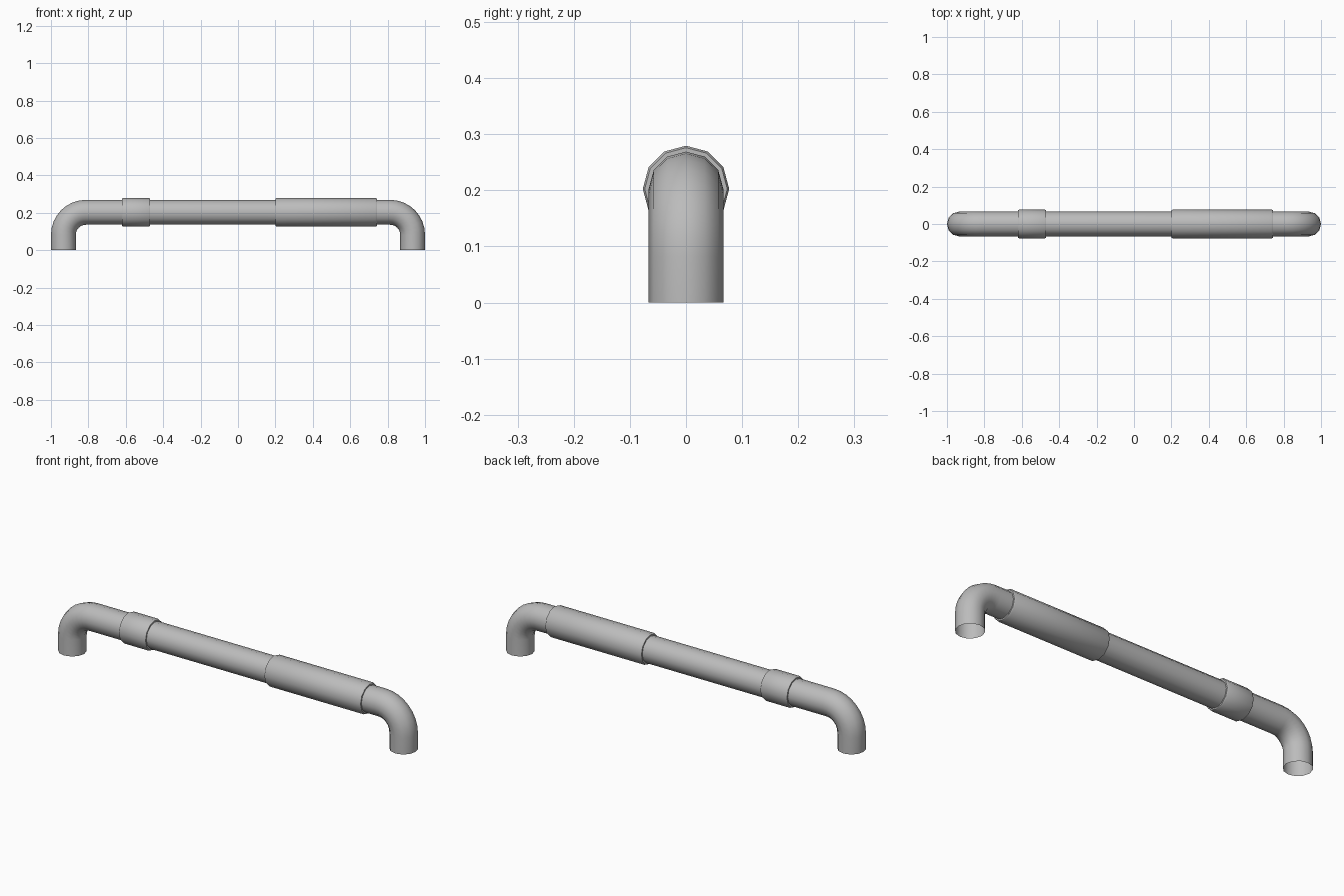
import bpy, bmesh
from math import pi, sin, cos

if "Cube" in bpy.data.objects:
    bpy.data.objects.remove(bpy.data.objects["Cube"])

SIDES = 12
PIPE_R, SLEEVE_R = 0.0665, 0.077
AXIS_Z = 0.2025
BEND_R = 0.12
BEND_STEPS = 8

grey = bpy.data.materials.new("satin grey")
grey.use_nodes = True
colour = (0.5, 0.5, 0.5, 1)
grey.diffuse_color = colour
grey.node_tree.nodes["Principled BSDF"].inputs["Base Color"].default_value = colour


def sweep(name, rings):
    """Loft a tube through rings of (x, z, heading in the xz plane, radius)."""
    bm = bmesh.new()
    loops = []
    for x, z, heading, radius in rings:
        loop = []
        for i in range(SIDES):
            a = 2 * pi * i / SIDES
            up, side = radius * cos(a), radius * sin(a)
            loop.append(bm.verts.new((x - up * sin(heading), side, z + up * cos(heading))))
        loops.append(loop)
    for a, b in zip(loops, loops[1:]):
        for i in range(SIDES):
            j = (i + 1) % SIDES
            bm.faces.new((a[i], b[i], b[j], a[j]))
    bmesh.ops.recalc_face_normals(bm, faces=bm.faces)
    mesh = bpy.data.meshes.new(name)
    bm.to_mesh(mesh)
    bm.free()
    mesh.materials.append(grey)
    obj = bpy.data.objects.new(name, mesh)
    bpy.context.collection.objects.link(obj)
    bpy.ops.object.select_all(action='DESELECT')
    obj.select_set(True)
    bpy.context.view_layer.objects.active = obj
    bpy.ops.object.shade_smooth_by_angle(angle=pi / 4.5)
    return obj


# Bent pipe, open at both feet
leg_x = 1 - PIPE_R
bend_x, bend_z = leg_x - BEND_R, AXIS_Z - BEND_R
half = [(leg_x, 0, -pi / 2, PIPE_R)]
for k in range(BEND_STEPS + 1):
    t = pi / 2 * k / BEND_STEPS
    half.append((bend_x + BEND_R * cos(t), bend_z + BEND_R * sin(t), t - pi / 2, PIPE_R))
mirrored = [(-x, z, -heading, r) for x, z, heading, r in half]
sweep("bent_pipe", mirrored + half[::-1])


# Sleeves around the straight run, with chamfered ends
def sleeve(name, x0, x1, chamfer=0.007):
    profile = [(x0, PIPE_R), (x0, SLEEVE_R - chamfer / 2), (x0 + chamfer, SLEEVE_R),
               (x1 - chamfer, SLEEVE_R), (x1, SLEEVE_R - chamfer / 2), (x1, PIPE_R)]
    sweep(name, [(x, AXIS_Z, 0, r) for x, r in profile])


sleeve("short_sleeve", -0.62, -0.47)
sleeve("long_sleeve", 0.2, 0.742)
